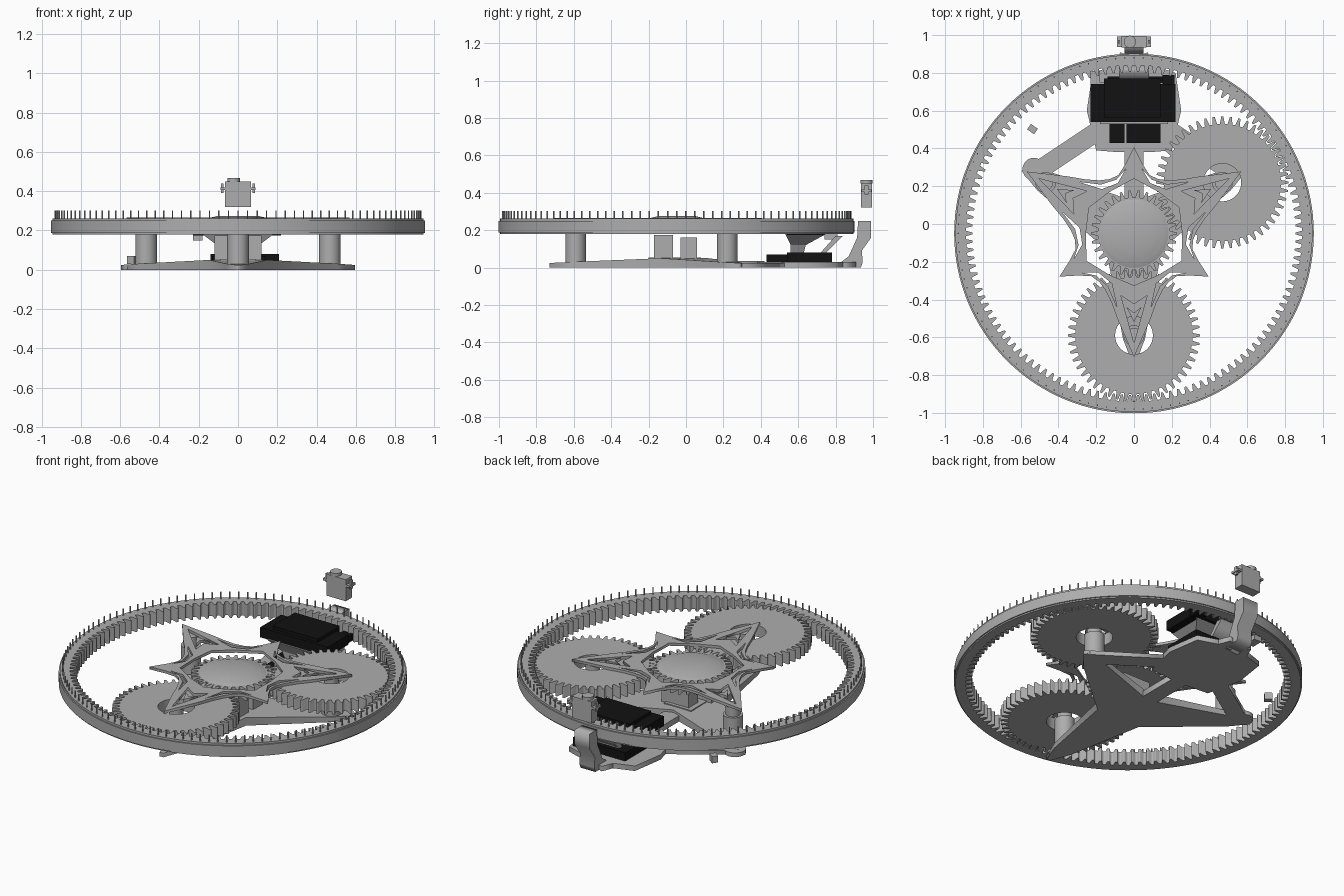
import bpy, bmesh, math
from math import radians, sin, cos, pi
from mathutils import Matrix, Vector

cube = bpy.data.objects.get("Cube")
if cube:
    bpy.data.objects.remove(cube)

CY = -0.05                     # y of the gear train's axis
ORBIT = 0.54                   # distance from the axis to the planet posts
ARMS = (-90, 30, 150)          # directions of the three arms


def material(name, value):
    m = bpy.data.materials.new(name)
    m.use_nodes = True
    colour = (value, value, value, 1)
    m.diffuse_color = colour
    m.node_tree.nodes["Principled BSDF"].inputs["Base Color"].default_value = colour
    return m


GREY = material("light_grey", 0.42)
BLACK = material("black", 0.006)


def polar(deg, r, cx=0.0, cy=CY):
    return (cx + r * cos(radians(deg)), cy + r * sin(radians(deg)))


def circle(r, cx=0.0, cy=CY, n=64):
    return [polar(360 * i / n, r, cx, cy) for i in range(n)]


def teeth(n, root, tip, cx=0.0, cy=CY):
    profile = ((-0.32, root), (-0.12, tip), (0.12, tip), (0.32, root))
    return [polar(360 * (i + f) / n, r, cx, cy) for i in range(n) for f, r in profile]


def plate(name, loops, lo, hi, mat=GREY, sideways=False):
    """Extrude closed loops; inner loops become holes. Sideways: loops are (y, z)."""
    curve = bpy.data.curves.new(name, "CURVE")
    curve.dimensions = "2D"
    curve.fill_mode = "BOTH"
    curve.extrude = (hi - lo) / 2
    for loop in loops:
        s = curve.splines.new("POLY")
        s.points.add(len(loop) - 1)
        for p, (x, y) in zip(s.points, loop):
            p.co = (x, y, 0, 1)
        s.use_cyclic_u = True
    tmp = bpy.data.objects.new(name, curve)
    bpy.context.collection.objects.link(tmp)
    bpy.context.view_layer.update()
    mesh = bpy.data.meshes.new_from_object(tmp.evaluated_get(bpy.context.evaluated_depsgraph_get()))
    bpy.data.objects.remove(tmp)
    mesh.transform(Matrix.Translation((0, 0, (lo + hi) / 2)))
    if sideways:
        mesh.transform(Matrix.Rotation(pi / 2, 4, "Z") @ Matrix.Rotation(pi / 2, 4, "X"))
    mesh.materials.clear()
    mesh.materials.append(mat)
    ob = bpy.data.objects.new(name, mesh)
    bpy.context.collection.objects.link(ob)
    return ob


def solid(name, build, mat=GREY, smooth=False):
    bm = bmesh.new()
    build(bm)
    bmesh.ops.recalc_face_normals(bm, faces=bm.faces)
    mesh = bpy.data.meshes.new(name)
    bm.to_mesh(mesh)
    bm.free()
    mesh.materials.append(mat)
    ob = bpy.data.objects.new(name, mesh)
    bpy.context.collection.objects.link(ob)
    if smooth:
        bpy.ops.object.select_all(action="DESELECT")
        ob.select_set(True)
        bpy.context.view_layer.objects.active = ob
        bpy.ops.object.shade_smooth_by_angle(angle=radians(35))
    return ob


def box(name, x, y, z, mat=GREY, turn=0):
    size = Vector((x[1] - x[0], y[1] - y[0], z[1] - z[0]))
    mid = Vector((x[0] + x[1], y[0] + y[1], z[0] + z[1])) / 2
    m = Matrix.Translation(mid) @ Matrix.Rotation(radians(turn), 4, "Z") @ Matrix.Diagonal((*size, 1))
    return solid(name, lambda bm: bmesh.ops.create_cube(bm, size=1, matrix=m), mat)


def cylinder(name, x, y, lo, hi, r, r_top=None):
    m = Matrix.Translation((x, y, (lo + hi) / 2))
    return solid(name, lambda bm: bmesh.ops.create_cone(
        bm, cap_ends=True, segments=32, radius1=r, radius2=r if r_top is None else r_top,
        depth=hi - lo, matrix=m), smooth=True)


def bar(name, a, b, width, lo, hi):
    a, b = Vector(a), Vector(b)
    side = (b - a).orthogonal().normalized() * width / 2
    return plate(name, [[a + side, b + side, b - side, a - side]], lo, hi)


# Outer ring gear with a chamfered rim band
plate("ring_gear", [circle(0.945, n=128), teeth(126, 0.89, 0.855)], 0.18, 0.262)
plate("ring_rim", [circle(0.952, n=128), circle(0.90, n=128)], 0.188, 0.25)


# Thin pins standing on the ring
def pins(bm):
    for i in range(120):
        x, y = polar(3 * i, 0.93)
        bmesh.ops.create_cone(bm, cap_ends=True, segments=6, radius1=0.004, radius2=0.004,
                              depth=0.045, matrix=Matrix.Translation((x, y, 0.28)))


solid("ring_pins", pins)

# Sun gear with a shallow domed cap
plate("sun_gear", [teeth(30, 0.19, 0.228)], 0.18, 0.25)
cylinder("sun_cap_lower", 0, CY, 0.25, 0.264, 0.182, 0.145)
cylinder("sun_cap_upper", 0, CY, 0.264, 0.275, 0.145, 0.1)

# Posts on all three arms, planet gears on two of them
for name, deg in zip(("front", "left", "right"), ARMS):
    x, y = polar(deg, ORBIT)
    cylinder(name + "_post", x, y, 0.01, 0.19, 0.055)
    cylinder(name + "_post_pin", x, y, 0.19, 0.25, 0.04)
    if name != "right":
        plate(name + "_planet_gear", [teeth(48, 0.31, 0.35, x, y), circle(0.1, x, y)], 0.18, 0.25)

# Star carrier: curved outline, hub opening, arm windows and side slits
half = [(11, 0.46), (18, 0.385), (27, 0.335), (36, 0.315), (45, 0.32), (53, 0.37)]
slit = [(53, 0.345), (42, 0.3), (26, 0.312), (13, 0.4), (24, 0.29), (42, 0.28)]
outline, opening, cuts = [], [], []
for deg in ARMS:
    outline.append(polar(deg, 0.655))
    outline += [polar(deg + a, r) for a, r in half]
    outline.append(polar(deg + 60, 0.457))
    outline += [polar(deg + 120 - a, r) for a, r in reversed(half)]
    opening += [polar(deg + a, r) for a, r in ((0, 0.275), (30, 0.255), (60, 0.29), (90, 0.255))]
    cuts.append([polar(deg + a, r) for a, r in ((0, 0.58), (12, 0.335), (0, 0.375), (-12, 0.335))])
    cuts.append([polar(deg + a, r) for a, r in ((0, 0.47), (6, 0.39), (0, 0.42), (-6, 0.39))][::-1])
    for s in (-1, 1):
        cuts.append([polar(deg + s * a, r) for a, r in slit])
plate("star_carrier", [outline, opening] + cuts, 0.25, 0.266)

# Three-armed base, thickest at the hub
base_loop = []
for deg in ARMS:
    base_loop += [polar(deg + a, r) for a, r in ((-60, 0.17), (-6, 0.56), (-1, 0.68), (1, 0.68), (6, 0.56))]
base = plate("base_arms", [base_loop], 0, 0.05)
for v in base.data.vertices:
    if v.co.z > 0.025:
        r = math.hypot(v.co.x, v.co.y - CY)
        v.co.z = 0.05 - 0.05 * max(0, r - 0.17)
cylinder("right_arm_pad", -0.53, 0.29, 0, 0.025, 0.06)

# Rear tray with its spine and diagonal braces
tray = [(0.08, 0.38), (0.2, 0.39), (0.24, 0.56), (0.25, 0.6), (0.22, 0.8), (0.1, 0.84)]
plate("rear_tray", [tray + [(-x, y) for x, y in reversed(tray)]], 0, 0.03)
bar("base_spine", (0, 0), (0, 0.42), 0.1, 0, 0.035)
for s, side in ((1, "left"), (-1, "right")):
    bar(side + "_brace", (s * 0.54, 0.26), (s * 0.18, 0.5), 0.1, 0, 0.025)
    bar(side + "_tray_strut", (s * 0.09, 0.8), (s * 0.05, 0.9), 0.05, 0, 0.03)

# Drive blocks under the sun gear
box("drive_block", (-0.12, 0.12), (-0.17, -0.07), (0.03, 0.175))
box("rear_drive_block", (-0.06, 0.12), (-0.03, 0.06), (0.03, 0.16))
box("hub_step", (-0.09, 0.09), (-0.2, 0.08), (0, 0.055))

# Lower electronics on the tray
box("lower_unit", (-0.14, 0.21), (0.54, 0.78), (0.03, 0.08), BLACK)
box("lower_connector_right", (-0.13, -0.05), (0.43, 0.54), (0.03, 0.07), BLACK)
box("lower_connector_left", (-0.04, 0.14), (0.43, 0.54), (0.03, 0.07), BLACK)


# Funnel mount holding the upper battery
def funnel(bm):
    rings = [((0.08, 0.56, 0.63), 0.08), ((0.1, 0.56, 0.64), 0.12), ((0.18, 0.53, 0.75), 0.18)]
    prev = None
    for (w, y0, y1), z in rings:
        cur = [bm.verts.new(p) for p in ((-w, y0, z), (w, y0, z), (w, y1, z), (-w, y1, z))]
        if prev:
            for i in range(4):
                j = (i + 1) % 4
                bm.faces.new((prev[i], prev[j], cur[j], cur[i]))
        else:
            bm.faces.new(cur)
        prev = cur
    bm.faces.new(prev)


solid("battery_funnel", funnel)
box("battery_body", (-0.23, 0.22), (0.54, 0.74), (0.175, 0.235), BLACK)
box("battery_lid", (-0.16, 0.14), (0.56, 0.77), (0.18, 0.255), BLACK)
box("battery_plug", (0.15, 0.215), (0.74, 0.79), (0.18, 0.22), BLACK)
box("battery_bracket", (-0.23, -0.18), (0.74, 0.81), (0.15, 0.18))
strut = [(0.72, 0.08), (0.75, 0.08), (0.84, 0.17), (0.8, 0.17)]
plate("battery_strut", [strut], -0.08, 0.08, sideways=True)

# Bent rear leg
leg = [(0.82, 0), (0.935, 0), (0.945, 0.03), (0.94, 0.09), (0.99, 0.16), (0.99, 0.25),
       (0.92, 0.25), (0.915, 0.16), (0.87, 0.06), (0.83, 0.03)]
plate("rear_leg", [leg], -0.05, 0.05, sideways=True)

# Small actuator floating above the leg
box("actuator_body", (-0.065, 0.065), (0.935, 0.995), (0.32, 0.45))
box("actuator_flange", (-0.09, 0.09), (0.937, 0.993), (0.405, 0.418))
for s, side in ((1, "left"), (-1, "right")):
    box(side + "_flange_pin", (s * 0.08 - 0.006, s * 0.08 + 0.006), (0.955, 0.975), (0.39, 0.44))
cylinder("actuator_hub", -0.022, 0.965, 0.45, 0.468, 0.032)

# Loose block beside the right arm
box("loose_block", (-0.56, -0.515), (0.485, 0.52), (0.03, 0.07), turn=-35)
